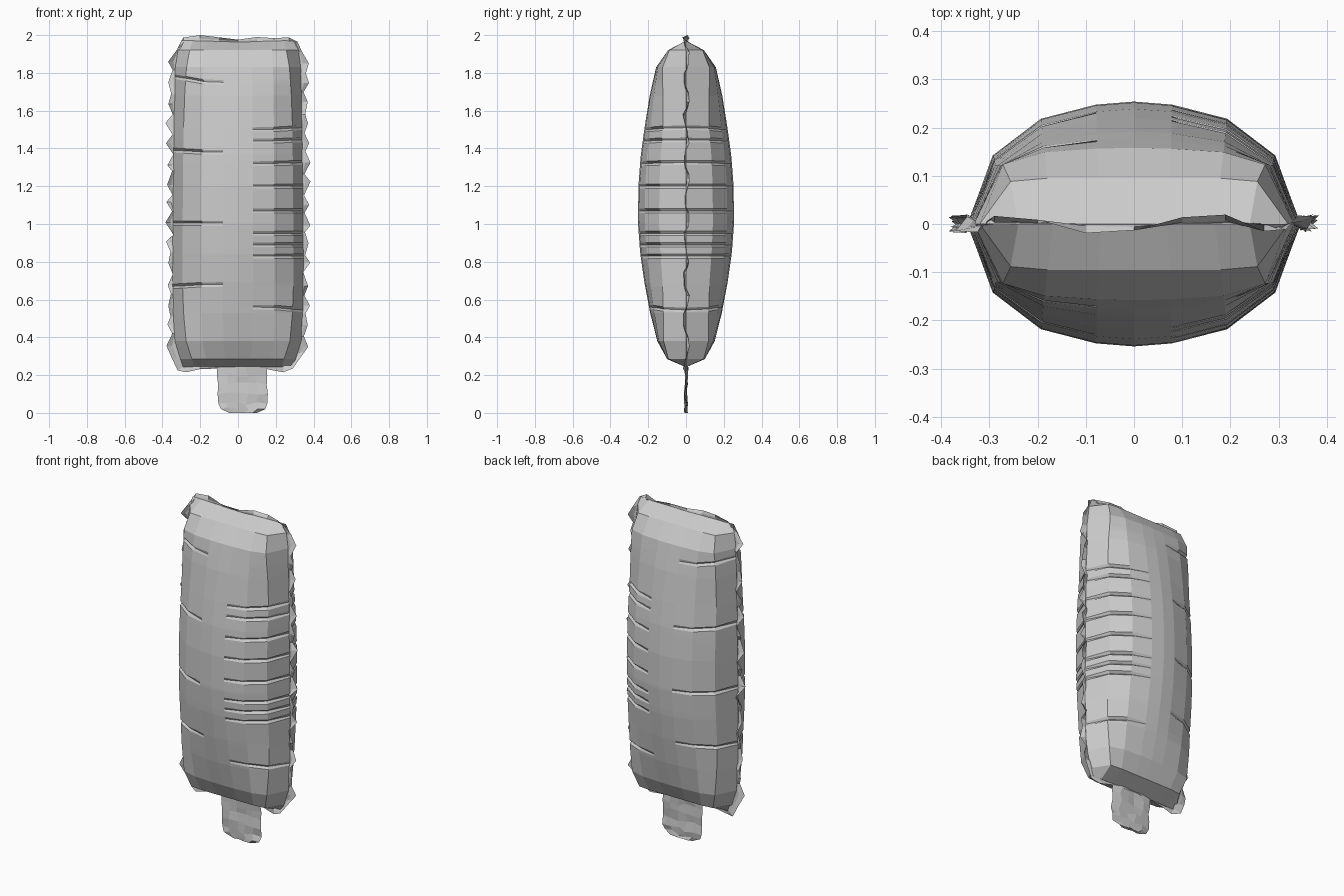
import bpy, random

if "Cube" in bpy.data.objects:
    bpy.data.objects.remove(bpy.data.objects["Cube"])
random.seed(4)


def make(name, verts, faces):
    me = bpy.data.meshes.new(name)
    me.from_pydata(verts, [], faces)
    me.validate()
    ob = bpy.data.objects.new(name, me)
    bpy.context.collection.objects.link(ob)
    return ob


def grid_faces(rows, cols, wrap_rows=False, wrap_cols=False):
    out = []
    for r in range(rows if wrap_rows else rows - 1):
        for c in range(cols if wrap_cols else cols - 1):
            r2, c2 = (r + 1) % rows, (c + 1) % cols
            out.append((r * cols + c, r * cols + c2, r2 * cols + c2, r2 * cols + c))
    return out


# Body profile: height, half width, half depth, squareness of section
PROFILE = [(.242, .29, 0, 1), (.285, .305, .1, 1), (.38, .335, .152, .6),
           (.53, .343, .19, .2), (.7, .346, .222, 0), (.85, .346, .243, 0),
           (1.0, .345, .254, 0), (1.2, .343, .252, 0), (1.36, .341, .24, 0),
           (1.52, .339, .218, 0), (1.68, .336, .192, .2), (1.83, .332, .158, .6),
           (1.92, .32, .095, 1), (1.972, .3, 0, 1)]


def section(z):
    z = min(max(z, PROFILE[0][0]), PROFILE[-1][0])
    for a, b in zip(PROFILE, PROFILE[1:]):
        if z <= b[0]:
            t = (z - a[0]) / (b[0] - a[0])
            return [a[i] + (b[i] - a[i]) * t for i in (1, 2, 3)]


# Cross-section of one quarter: soft (middle) and square (ends)
SOFT = [(1, 0), (.85, .56), (.56, .86), (.23, .975), (0, 1)]
SQUARE = [(1, 0), (.8, .93), (.56, 1), (.23, 1), (0, 1)]

# Creases: height, side, rise towards the seam
CREASES = [(1.75, -1, .06), (1.5, 1, .02), (1.44, 1, .01), (1.38, -1, .02),
           (1.32, 1, .01), (1.2, 1, 0), (1.07, 1, 0), (1.005, -1, 0),
           (.95, 1, 0), (.89, 1, 0), (.83, 1, 0), (.68, -1, -.02), (.56, 1, -.03)]

levels = [(p[0], 0, 0, 0) for p in PROFILE
          if all(abs(p[0] - c[0]) > .025 for c in CREASES)]
for z, side, rise in CREASES:
    levels += [(z - .012, side, rise, 0), (z, side, rise, .013), (z + .012, side, rise, 0)]
levels.sort()

# Inflated body
verts = []
for z, side, rise, groove in levels:
    w, d, k = section(z)
    quarter = [(a[0] + (b[0] - a[0]) * k, a[1] + (b[1] - a[1]) * k)
               for a, b in zip(SOFT, SQUARE)]
    ring = quarter + [(-x, y) for x, y in quarter[-2::-1]]
    ring += [(x, -y) for x, y in ring[-2:0:-1]]
    for x, y in ring:
        on_side = x * side > .5
        dz = rise * (abs(x) - .5) if on_side else 0
        w2, d2, _ = section(z + dz) if dz else (w, d, k)
        pinch = 1 - groove * 4 if on_side and abs(x) < 1 else 1
        sag = -.008 * (1 - abs(x)) if z > 1.96 else 0
        verts.append((x * w2 * pinch, y * d2 * pinch, z + dz + sag))
make("balloon_body", verts, grid_faces(len(levels), 16, wrap_cols=True))

# Ruffled seam around the outline
def ruffle(side):
    pts = []
    for i in range(29):
        z = .36 + i * .0535
        reach = (.35 if i % 2 else .376) + random.uniform(-.008, .009)
        pts.append((side * reach, z + random.uniform(-.012, .012)))
    return pts

outline = ruffle(1)
outline += [(.34, 1.91), (.315, 1.965), (.27, 1.988), (.19, 1.984), (.1, 1.99), (0, 1.976),
            (-.1, 1.988), (-.2, 2.0), (-.29, 1.987), (-.325, 1.92)]
outline += ruffle(-1)[::-1]
outline += [(-.35, .29), (-.32, .225), (-.275, .215), (-.2, .232), (0, .238),
            (.15, .232), (.24, .215), (.29, .235), (.35, .32)]
verts = []
for i, (x, z) in enumerate(outline):
    w = section(z)[0] - .012
    inner = (min(max(x, -w), w), min(max(z, .25), 1.962))
    for t in (0, .5, 1):
        wave = t * .012 * (-1) ** (i // 2) + t * random.uniform(-.008, .008)
        verts.append((inner[0] + (x - inner[0]) * t, wave, inner[1] + (z - inner[1]) * t))
make("seam_ruffle", verts, grid_faces(len(outline), 3, wrap_rows=True))

# Crumpled flat stem, two thin sheets joined at the rim
STEM = [(.25, -.11, .15), (.2, -.112, .155), (.15, -.105, .152), (.1, -.108, .158),
        (.05, -.104, .155), (.02, -.09, .145), (0, -.045, .1)]
verts = []
for z, x0, x1 in STEM:
    mid = random.uniform(-.006, .002)
    loop = [i / 5 for i in range(6)] + [i / 5 for i in range(4, 0, -1)]
    for j, t in enumerate(loop):
        thick = 0 if t in (0, 1) else (-.006 if j < 6 else .006)
        inside = 0 < t < 1
        verts.append((x0 + (x1 - x0) * t + (random.uniform(-.012, .012) if inside else 0),
                      mid + thick + random.uniform(-.005, .005),
                      z + (random.uniform(-.012, .012) if inside and .01 < z < .24 else 0)))
faces = grid_faces(len(STEM), 10, wrap_cols=True)
faces.append(tuple(range(len(verts) - 10, len(verts))))
make("stem", verts, faces)
